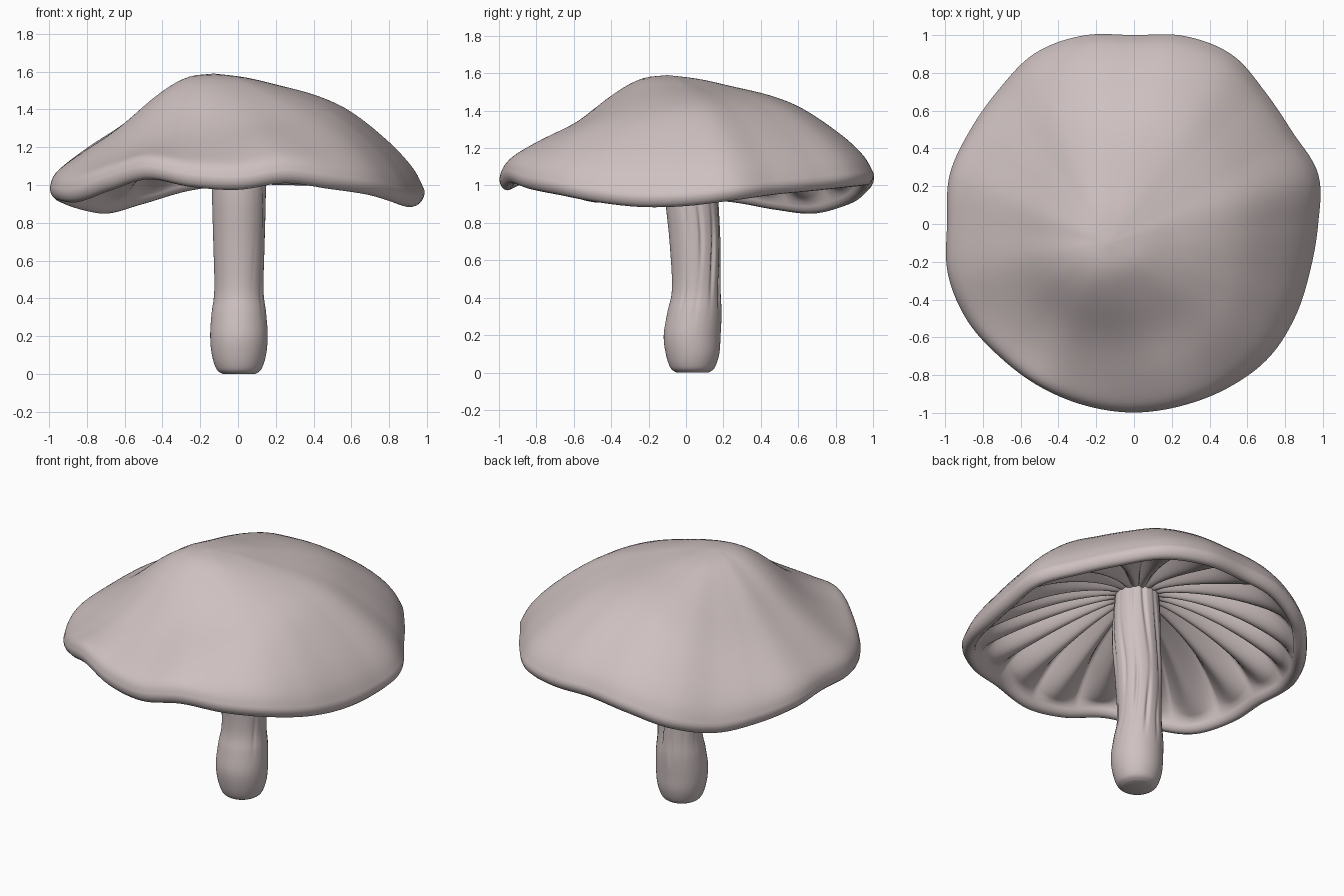
import bpy, bmesh, math
from math import sin, cos, pi, radians

if "Cube" in bpy.data.objects:
    bpy.data.objects.remove(bpy.data.objects["Cube"])

mat = bpy.data.materials.new("pale_mauve")
mat.diffuse_color = (0.62, 0.53, 0.53, 1)
mat.use_nodes = True
mat.node_tree.nodes["Principled BSDF"].inputs["Base Color"].default_value = mat.diffuse_color


def catmull(a, b, c, d, t):
    return b + 0.5 * t * (c - a + t * (2*a - 5*b + 4*c - d + t * (3*(b - c) + d - a)))


def ring(table, ang):
    """Smooth periodic lookup of values spaced evenly around the circle."""
    n = len(table)
    f = (ang / (2 * pi) * n) % n
    i = int(f)
    return catmull(*[table[(i + k) % n] for k in (-1, 0, 1, 2)], f - i)


def curve(table, f):
    """Smooth open lookup; f runs from 0 to len-1."""
    n = len(table)
    i = min(int(f), n - 2)
    return catmull(table[max(i - 1, 0)], table[i], table[i + 1], table[min(i + 2, n - 1)], f - i)


def skin(name, columns, start, end):
    """Closed surface of revolution-like columns with a pole at each end."""
    bm = bmesh.new()
    grid = [[bm.verts.new(p) for p in col] for col in columns]
    a, b = bm.verts.new(start), bm.verts.new(end)
    for i, c in enumerate(grid):
        d = grid[(i + 1) % len(grid)]
        for j in range(len(c) - 1):
            bm.faces.new((c[j], c[j + 1], d[j + 1], d[j]))
        bm.faces.new((a, c[0], d[0]))
        bm.faces.new((b, d[-1], c[-1]))
    bmesh.ops.recalc_face_normals(bm, faces=bm.faces)
    for f in bm.faces:
        f.smooth = True
    me = bpy.data.meshes.new(name)
    bm.to_mesh(me)
    bm.free()
    me.materials.append(mat)
    ob = bpy.data.objects.new(name, me)
    bpy.context.collection.objects.link(ob)
    return ob


# Cap: rim outline and rim underside height, every 15 degrees from +x
RIM_R = [.975, 1.01, .970, .985, 1.035, 1.03, 1.0, 1.033, 1.045, 1.01, 1.00, 1.01,
         .99, 1.02, 1.02, 1.0, .995, .995, .998, .995, 1.0, 1.005, .985, .965]
RIM_Z = [.89, .92, .95, .97, .99, 1.0, 1.0, .97, .90, .85, .87, .91,
         .93, .92, .91, .97, 1.03, .99, .975, 1.01, .98, .95, .91, .885]
# Radial profiles: conical toward front left, domed toward back right
CONE_T = [0, .15, .32, .55, .78, .92, .98, 1]
CONE_F = [1, .96, .80, .54, .345, .20, .10, 0]
DOME_T = [0, .15, .30, .50, .66, .84, .95, 1]
DOME_F = [1, .965, .90, .80, .66, .40, .18, 0]
APEX = (-.13, -.10, 1.59)
BASE = 1.01
STEM_X, STEM_Y = .005, .035
GILLS, LIP, ROOF = 20, .06, 1.28

columns = []
N = GILLS * 16
for i in range(N):
    a = 2 * pi * i / N
    r, zb = ring(RIM_R, a), ring(RIM_Z, a)
    ca, sa = cos(a), sin(a)
    w = min(1, max(0, .5 + .62 * cos(a - pi / 4)))
    w = w * w * (3 - 2 * w)
    q = max(0, cos(a - 1.25 * pi)) ** 3     # fuller shoulder at the front left
    zr = zb + LIP
    col = []
    # upper skin; rim waves fade out toward the crown
    for j in range(1, 29):
        f = j / 4
        t = curve(CONE_T, f) * (1 - w) + curve(DOME_T, f) * w
        h = curve(CONE_F, f) * (1 - w) + curve(DOME_F, f) * w
        h += .055 * q * sin(2 * pi * t ** 1.3) * min(1, 4 * t)
        col.append((APEX[0] * (1 - t) + r * ca * t,
                    APEX[1] * (1 - t) + r * sa * t,
                    BASE + (APEX[2] - BASE) * h + (zr - BASE) * t ** 3))
    # rolled lip
    for j in range(1, 8):
        p = pi * j / 8
        d = r - .042 * (1 - cos(p))
        col.append((d * ca, d * sa, zr - LIP * sin(p)))
    # gilled underside, rising inward to the stem
    crease = 1 - abs(sin(GILLS * a / 2))
    for j in range(25):
        u = j / 24
        d = r - .084
        x = d * ca * (1 - u) + (STEM_X + .1 * ca) * u
        y = d * sa * (1 - u) + (STEM_Y + .1 * sa) * u
        z = BASE + (ROOF - BASE) * (1 - (1 - u) ** 1.6) + (zr - BASE) * (1 - u) ** 3
        col.append((x, y, z + .12 * (crease - .12) * sin(pi * u ** .65)))
    columns.append(col)
skin("cap", columns, APEX, (STEM_X, STEM_Y, ROOF))

# Stem: height, radius, y centre
STEM = [(0, .085, .035), (.025, .118, .035), (.10, .143, .035), (.20, .152, .033),
        (.32, .145, .045), (.45, .130, .055), (.70, .136, .048), (.95, .142, .030),
        (1.15, .138, .030), (1.33, .125, .035)]
SZ, SR, SY = zip(*STEM)
columns = []
for i in range(120):
    a = 2 * pi * i / 120
    side = max(0, .35 + .65 * cos(a - radians(60)))
    col = []
    for j in range(55):
        f = j / 6
        z, r = curve(SZ, f), curve(SR, f)
        # lengthwise wrinkles on the back right, fading toward the foot
        fade = min(1, max(0, (z - .25) / .2))
        groove = max(0, sin(11 * a + 1.4 * sin(6 * z))) ** 2 * (.6 + .4 * sin(9 * z + 3 * a))
        r -= .014 * fade * side * groove
        col.append((STEM_X + r * cos(a), curve(SY, f) + r * sin(a), max(z, 0)))
    columns.append(col)
skin("stem", columns, (STEM_X, STEM_Y, 0), (STEM_X, STEM_Y, 1.34))
